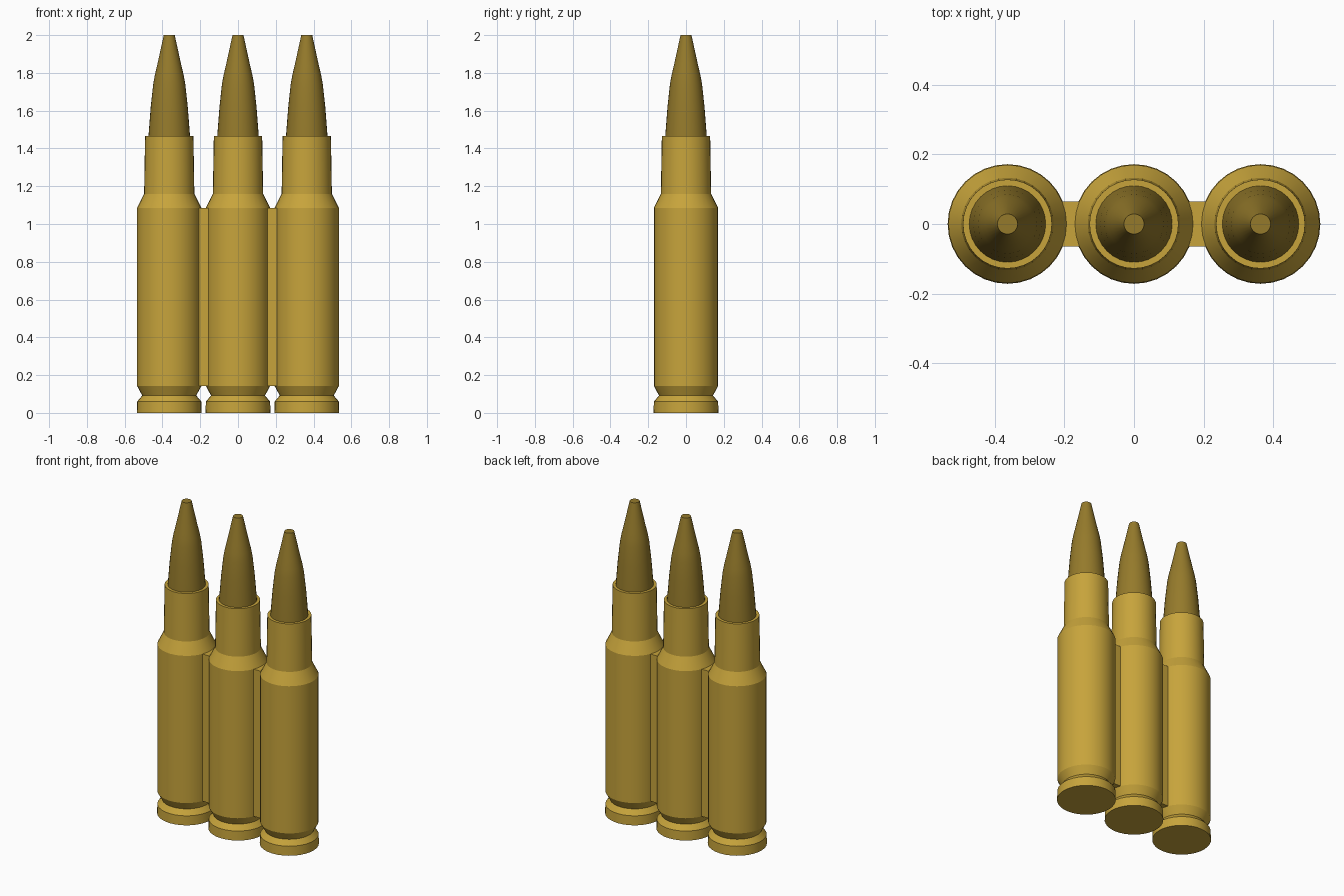
import bpy, bmesh, math

if "Cube" in bpy.data.objects:
    bpy.data.objects.remove(bpy.data.objects["Cube"])

SPACING = 0.364
SIDES = 32


def material(name, colour):
    m = bpy.data.materials.new(name)
    m.diffuse_color = (*colour, 1)
    m.use_nodes = True
    m.node_tree.nodes["Principled BSDF"].inputs["Base Color"].default_value = m.diffuse_color
    return m


brass = material("brass", (0.57, 0.37, 0.044))
dark_brass = material("dark_brass", (0.30, 0.195, 0.024))


def finish(bm, name, mat, x):
    bmesh.ops.recalc_face_normals(bm, faces=bm.faces)
    mesh = bpy.data.meshes.new(name)
    bm.to_mesh(mesh)
    bm.free()
    mesh.materials.append(mat)
    obj = bpy.data.objects.new(name, mesh)
    obj.location.x = x
    bpy.context.collection.objects.link(obj)
    bpy.ops.object.select_all(action='DESELECT')
    obj.select_set(True)
    bpy.context.view_layer.objects.active = obj
    bpy.ops.object.shade_smooth_by_angle(angle=math.radians(20))


def lathe(name, profile, mat, x):
    """Turn (radius, height) points round z and cap both ends."""
    bm = bmesh.new()
    rings = [[bm.verts.new((r * math.cos(2 * math.pi * i / SIDES),
                            r * math.sin(2 * math.pi * i / SIDES), z))
              for i in range(SIDES)] for r, z in profile]
    for a, b in zip(rings, rings[1:]):
        for i in range(SIDES):
            j = (i + 1) % SIDES
            bm.faces.new((a[i], a[j], b[j], b[i]))
    bm.faces.new(rings[0][::-1])
    bm.faces.new(rings[-1])
    finish(bm, name, mat, x)


# Case: rim, groove, body, shoulder, neck
case = [(0.172, 0), (0.170, 0.06), (0.143, 0.092), (0.170, 0.142),
        (0.170, 1.085), (0.133, 1.16), (0.128, 1.465)]
# Tapered tip seated in the neck
tip = [(0.113, 1.42), (0.110, 1.465), (0.098, 1.62), (0.085, 1.74),
       (0.076, 1.79), (0.064, 1.84), (0.029, 2.0)]

for side, k in (("left", -1), ("middle", 0), ("right", 1)):
    lathe(side + "_case", case, brass, k * SPACING)
    lathe(side + "_tip", tip, dark_brass, k * SPACING)

# Flat links joining neighbouring cases
for side, k in (("left", -1), ("right", 1)):
    bm = bmesh.new()
    bmesh.ops.create_cube(bm, size=1)
    bmesh.ops.scale(bm, vec=(0.11, 0.13, 0.943), verts=bm.verts)
    bmesh.ops.translate(bm, vec=(0, 0, 0.6135), verts=bm.verts)
    finish(bm, side + "_link", brass, k * SPACING / 2)
